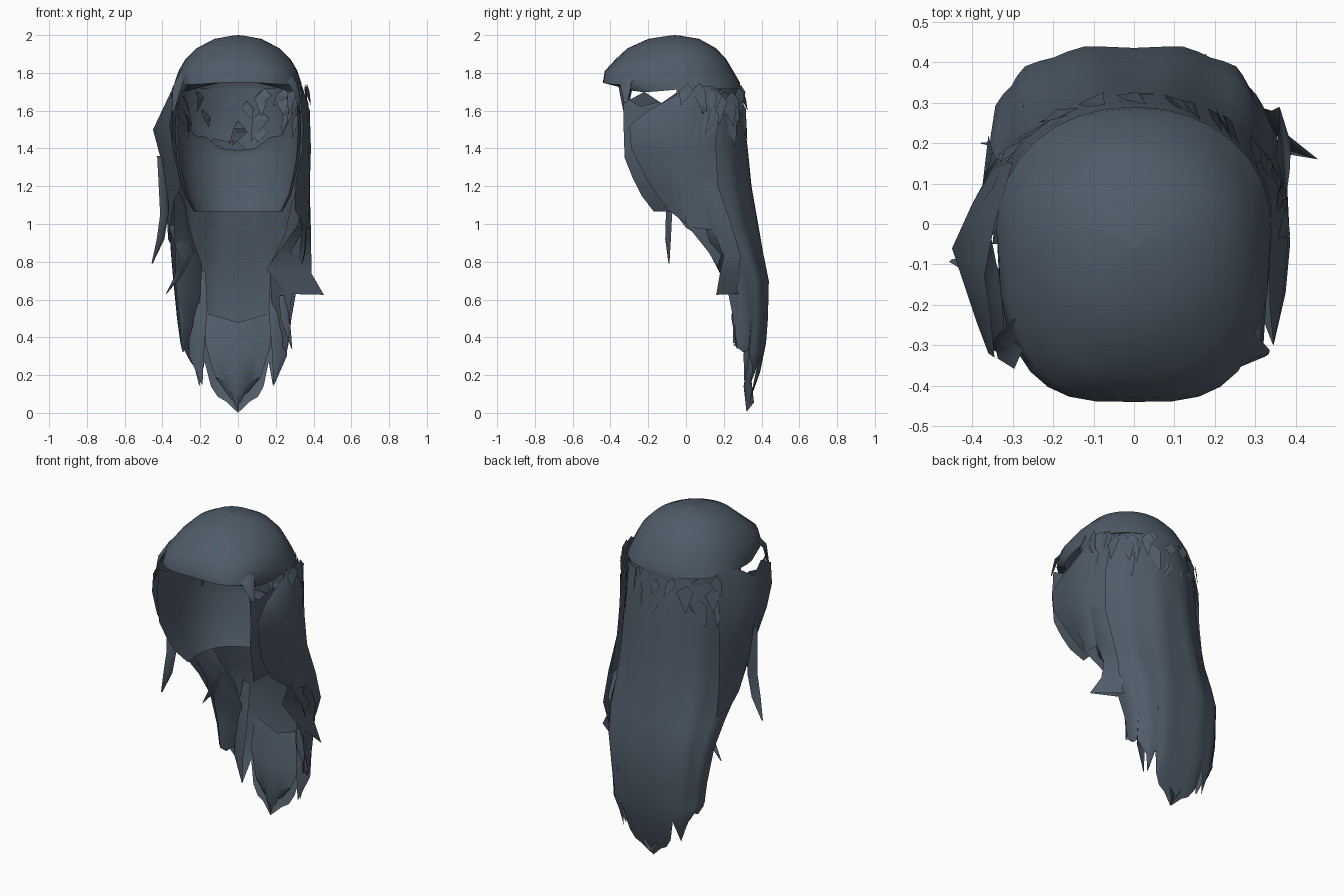
import bpy, math, random
from mathutils import Vector

if "Cube" in bpy.data.objects:
    bpy.data.objects.remove(bpy.data.objects["Cube"])

random.seed(4)
hair = bpy.data.materials.new("slate_hair")
hair.diffuse_color = (0.078, 0.106, 0.14, 1)
hair.use_nodes = True
hair.node_tree.nodes["Principled BSDF"].inputs["Base Color"].default_value = hair.diffuse_color


def make(name, verts, faces, angle=50):
    me = bpy.data.meshes.new(name)
    me.from_pydata(verts, [], faces)
    me.materials.append(hair)
    ob = bpy.data.objects.new(name, me)
    bpy.context.collection.objects.link(ob)
    bpy.ops.object.select_all(action='DESELECT')
    ob.select_set(True)
    bpy.context.view_layer.objects.active = ob
    bpy.ops.object.shade_smooth_by_angle(angle=math.radians(angle))
    return ob


def sheet(name, rows, closed=False, angle=50):
    """Skin a grid of points; all rows have the same length."""
    n = len(rows[0])
    verts = [p for r in rows for p in r]
    faces = []
    for i in range(len(rows) - 1):
        for j in range(n if closed else n - 1):
            k = (j + 1) % n
            faces.append((i * n + j, (i + 1) * n + j, (i + 1) * n + k, i * n + k))
    return make(name, verts, faces, angle)


def power(v, n):
    return math.copysign(abs(v) ** (2 / n), v)


def lock(name, pts, widths, across):
    """Tapering ribbon of hair with a slight centre ridge."""
    a = Vector(across).normalized()
    rows = []
    for i, (p, w) in enumerate(zip(pts, widths)):
        p = Vector(p)
        t = Vector(pts[min(i + 1, len(pts) - 1)]) - Vector(pts[max(i - 1, 0)])
        ridge = t.normalized().cross(a) * w * 0.2
        rows.append([p - a * w / 2, p + ridge, p + a * w / 2])
    return sheet(name, rows)


# Crown: full dome, rim curling inward under the fringe
crown = [(1.997, .03, -.09, -.03, 2), (1.98, .125, -.2, .07, 2), (1.93, .22, -.31, .16, 2.1),
         (1.87, .28, -.375, .215, 2.2), (1.81, .315, -.43, .25, 2.5),
         (1.75, .335, -.44, .285, 2.6), (1.715, .34, -.36, .29, 2.5)]
N = 32
rows = [[(0, -.06, 2.0)] * N]
for i, (z, hw, yf, yb, e) in enumerate(crown):
    r = []
    for j in range(N):
        t = 2 * math.pi * j / N
        c = (yf + yb) / 2 + .02
        depth = (yb - c) if math.cos(t) > 0 else (c - yf)
        if math.cos(t) > 0:
            e = min(e, 2.1)
        else:
            e = crown[i][4]
        x, y = hw * power(math.sin(t), e), c + depth * power(math.cos(t), e)
        front = max(0, -math.cos(t))
        low = z < 1.82
        wave = .012 * math.cos(9 * x) * front * low
        # the fringe is lifted at its centre and hangs lower at the corners
        lift = front * (.04 - .09 * (abs(x) / .34) ** 2) if i == 6 else 0
        lift -= .03 * front * (abs(x) / .34) ** 2 if i == 5 else 0
        r.append((x, y + wave - .012 * front * low, z + lift))
    rows.append(r)
sheet("crown", rows, closed=True)

# Lower scalp: back half of the dome, with a ragged lower edge
rows = []
for i, (z, hw, yb) in enumerate([(1.72, .338, .288), (1.6, .348, .295), (1.5, .35, .295), (1.4, .345, .285)]):
    r = []
    for j in range(17):
        t = math.radians(-90 + j * 11.25)
        rag = random.uniform(-.05, .06) if i == 3 else 0
        r.append((hw * math.sin(t), -.05 + (yb + .05) * abs(math.cos(t)), z + rag))
    rows.append(r)
sheet("lower_scalp", rows)

# Long back hair: U-shaped curtain, round at the top and flatter below, ending in pointed locks
back = [(1.72, .338, -.01, .288, 2), (1.6, .36, -.04, .305, 2), (1.4, .37, -.05, .33, 2),
        (1.2, .37, -.03, .35, 2.05), (1.0, .368, .0, .385, 2.2), (.85, .358, .12, .41, 2.4),
        (.7, .345, .21, .44, 2.6), (.5, .325, .25, .435, 2.6), (.37, .307, .25, .425, 2.6)]
tips = [0, .06, .085, .14, .27, .14, .24, .27, .3, .33, .32, .34, .36]
M = 12


def back_point(j, hw, ye, yb, e, wave=0.0, z=1.0):
    t = math.radians(90 * j / M)
    k = 1 + wave * math.cos(j * math.pi / 2 + math.pi)
    x = hw * power(math.sin(t), e) * k
    if x > .1 and z < .8:  # right half tucks in below the flared lock
        x = .1 + (x - .1) * (.82 if z < .65 else .9)
    return x, ye + (yb - ye) * power(abs(math.cos(t)), e) * k


rows = []
for z, hw, ye, yb, e in back:
    wave = .02 * min(1, max(0, (1.75 - z) / .6))
    rag = .06 if z == 1.72 else 0
    rows.append([(*back_point(j, hw, ye, yb, e, wave, z), z - rag * random.random()) for j in range(-M, M + 1)])
end = []
for j in range(-M, M + 1):
    z = tips[abs(j)]
    x, y = back_point(j, .3, .25, .41, 2.6, 0, .4)
    end.append((x, y - .095 * (1 - z / .37) ** 1.5, z))
rows.append([tuple((a + b) / 2 + (.012 if i == 1 else 0) for i, (a, b) in enumerate(zip(p, q)))
             for p, q in zip(rows[-1], end)])
rows.append(end)
sheet("back_hair", rows)

# Inner lining with side panels that hug the cheeks, open at the face
lining = [(1.7, .325, -.33, .26), (1.5, .335, -.33, .265), (1.35, .325, -.325, .255),
          (1.25, .305, -.285, .24), (1.15, .28, -.235, .22), (1.065, .235, -.17, .19)]
notch = [.0, .0, .03, .16, .17, .23, .24]
rows = []
for i, (z, hw, yf, yb) in enumerate(lining):
    mid = max(yf + .08, -.06)
    prof = []
    for s in (0, .33, .66):
        y = yf + (mid - yf) * s
        dip = -.08 * math.sin(math.pi * min(1, s + .1)) if i == 0 else 0
        prof.append((hw * (.95 + .05 * s), y, z + dip))
    for k in range(7):
        t = math.radians(k * 15)
        drop = .07 + notch[k] if i == 0 else 0
        if i == 1:
            drop = max(0, notch[k] - .1) * .9
        prof.append((hw * math.cos(t) ** .95 if k < 6 else 0, mid + (yb - mid) * math.sin(t) ** .95, z - drop))
    rows.append(prof + [(-x, y, zz) for x, y, zz in reversed(prof[:-1])])
sheet("face_lining", rows)

# Temple hair: broad sheets outside the cheeks that run into the back hair
sheet("temple_hair_right", [
    [(.335, -.2, 1.6), (.335, -.02, 1.70), (.34, .04, 1.73), (.325, .1, 1.73), (.3, .15, 1.73)],
    [(.345, -.3, 1.52), (.37, -.17, 1.56), (.38, -.05, 1.6), (.37, .06, 1.6), (.33, .16, 1.6)],
    [(.34, -.29, 1.4), (.375, -.17, 1.4), (.386, -.05, 1.4), (.378, .06, 1.38), (.34, .16, 1.38)],
    [(.305, -.2, 1.22), (.34, -.1, 1.2), (.378, .0, 1.2), (.38, .07, 1.2), (.35, .17, 1.2)],
    [(.3, -.1, 1.08), (.34, -.0, 1.0), (.37, .04, .98), (.38, .12, .97), (.36, .22, .97)]])
sheet("temple_hair_left", [
    [(-.345, -.33, 1.64), (-.355, -.22, 1.7), (-.37, -.13, 1.64), (-.345, .0, 1.73), (-.3, .15, 1.73)],
    [(-.36, -.32, 1.52), (-.39, -.24, 1.52), (-.45, -.06, 1.5), (-.4, .05, 1.52), (-.335, .16, 1.55)],
    [(-.34, -.3, 1.38), (-.37, -.2, 1.36), (-.405, -.06, 1.33), (-.385, .05, 1.34), (-.34, .16, 1.35)],
    [(-.31, -.23, 1.25), (-.345, -.15, 1.18), (-.38, -.04, 1.12), (-.38, .05, 1.1), (-.35, .18, 1.1)],
    [(-.3, -.2, 1.2), (-.34, -.1, 1.12), (-.36, .0, .98), (-.37, .1, .92), (-.36, .22, .9)]])

# Folds turning inward at neck height
for s, tag in ((1, "right"), (-1, "left")):
    k = .88 if s > 0 else 1
    sheet("inner_fold_" + tag, [
        [(s * .34, .0, 1.15), (s * .31, .06, 1.17), (s * .28, .12, 1.1)],
        [(s * .34, .06, .98), (s * .29, .1, .97), (s * .25, .17, .95)],
        [(s * .33, .15, .84), (s * .24, .17, .85), (s * .19 * k, .25, .78)],
        [(s * .33 * k, .23, .68), (s * .28 * k, .24, .66), (s * .2 * k, .32, .62)],
        [(s * .31 * k, .25, .5), (s * .28 * k, .27, .48), (s * .22 * k, .36, .45)],
        [(s * .3 * k, .26, .36), (s * .285 * k, .27, .34), (s * .25 * k, .38, .34)]])
    lock("nape_lock_" + tag, [(s * .2, .37, .75), (s * .21, .34, .55), (s * .22, .32, .3), (s * .19, .31, .15)],
         [.06, .1, .08, .005], (1, .3 * s, 0))
lock("wisp_right", [(.24, .26, .62), (.25, .25, .5), (.285, .27, .34)], [.05, .05, .005], (1, .2, 0))

# Front layer of the centre lock, meeting the back layer at the tip
sheet("centre_lock", [[(x * w, y + .04 * abs(x), z + .05 * abs(x)) for x in (-1, -.5, 0, .5, 1)]
                      for z, w, y in [(.48, .18, .38), (.3, .17, .33), (.14, .12, .305), (.005, .01, .32)]])

# Flared lock on the right side
sheet("flared_lock", [
    [(.35, -.0, 1.2), (.378, .08, 1.25), (.35, .17, 1.2)],
    [(.32, .03, 1.0), (.385, .13, 1.0), (.36, .24, 1.0)],
    [(.22, .14, .86), (.388, .2, .83), (.36, .29, .83)],
    [(.15, .21, .76), (.388, .18, .74), (.34, .28, .74)],
    [(.25, .25, .63), (.455, .16, .625), (.28, .3, .63)]])

# Loose locks on the left side
lock("loose_lock_left", [(-.4, -.06, 1.36), (-.39, -.09, 1.05), (-.41, -.095, .92), (-.455, -.09, .79)],
     [.07, .055, .05, .008], (.8, .6, 0))
lock("hooked_lock_left", [(-.34, .1, 1.0), (-.27, .15, .84), (-.31, .2, .73), (-.38, .2, .63)],
     [.06, .09, .06, .005], (.8, .3, .3))

# Fringe corners tucked over the temples
lock("fringe_tuft_right", [(.24, -.25, 1.83), (.29, -.32, 1.75), (.33, -.32, 1.64)], [.06, .08, .02], (.6, .8, 0))
lock("fringe_tuft_left", [(-.28, -.26, 1.82), (-.32, -.32, 1.73), (-.345, -.32, 1.6)], [.06, .09, .03], (-.5, .8, 0))


# Ragged tufts, outside where crown and lengths meet and inside the opening
def tufts(name, count, span, lo, hi, rx, ry, lean):
    verts, faces = [], []
    for i in range(count):
        a = math.radians(random.uniform(-span, span))
        x, y = rx * math.sin(a), ry * math.cos(a)
        out = Vector((x, y, 0)).normalized()
        side = Vector((-out.y, out.x, 0))
        p = Vector((x, y, random.uniform(lo, hi)))
        w, h = random.uniform(.03, .06), random.uniform(.05, .13)
        b = len(verts)
        verts += [p - side * w, p + side * w * .6 + out * lean,
                  p + side * random.uniform(-.05, .05) + out * lean * 1.2 - Vector((0, 0, h)),
                  p + out * .01 + Vector((0, 0, .04))]
        faces += [(b, b + 2, b + 1), (b, b + 1, b + 3)]
    make(name, verts, faces, 20)


tufts("outer_tufts", 34, 90, 1.5, 1.72, .355, .295, .025)
tufts("inner_tufts", 20, 85, 1.48, 1.7, .325, .27, -.03)
